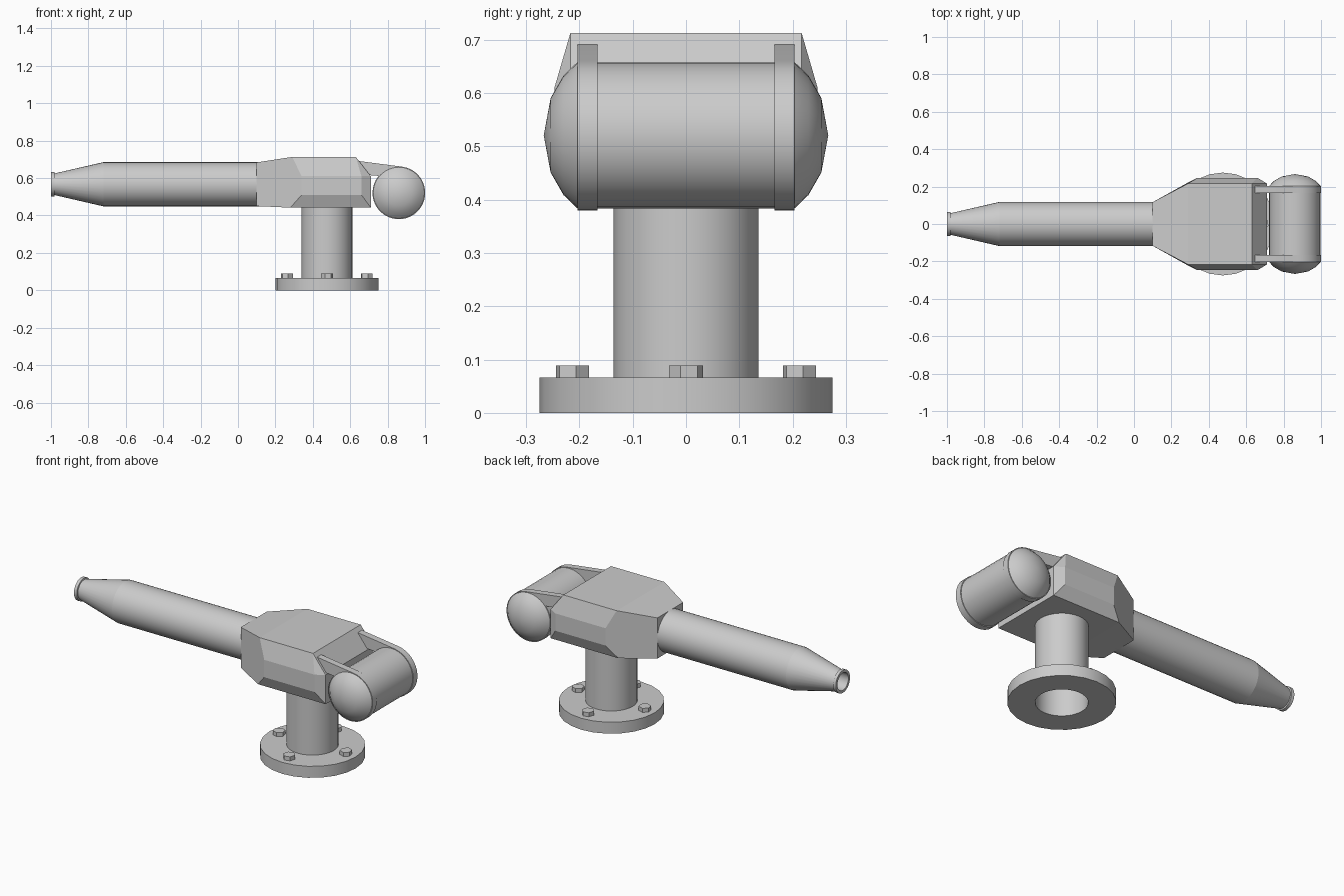
import bpy, bmesh
from math import cos, sin, pi, radians
from mathutils import Matrix, Vector

if "Cube" in bpy.data.objects:
    bpy.data.objects.remove(bpy.data.objects["Cube"])


def finish(name, bm, smooth=None):
    bmesh.ops.recalc_face_normals(bm, faces=bm.faces)
    me = bpy.data.meshes.new(name)
    bm.to_mesh(me)
    bm.free()
    ob = bpy.data.objects.new(name, me)
    bpy.context.collection.objects.link(ob)
    if smooth:
        bpy.ops.object.select_all(action='DESELECT')
        ob.select_set(True)
        bpy.context.view_layer.objects.active = ob
        bpy.ops.object.shade_smooth_by_angle(angle=radians(smooth))
    return ob


def lathe(name, profile, origin, axis, seg, smooth=30, closed=False):
    """Revolve (radius, height) points around an axis through origin."""
    bm = bmesh.new()
    rot = Vector((0, 0, 1)).rotation_difference(Vector(axis)).to_matrix().to_4x4()
    mat = Matrix.Translation(origin) @ rot
    rings = []
    for r, h in profile:
        n = 1 if r == 0 else seg
        rings.append([bm.verts.new(mat @ Vector((r * cos(2 * pi * i / seg),
                      r * sin(2 * pi * i / seg), h))) for i in range(n)])
    pairs = list(zip(rings, rings[1:]))
    if closed:
        pairs.append((rings[-1], rings[0]))
    for a, b in pairs:
        for i in range(seg):
            j = (i + 1) % seg
            if len(a) == 1:
                bm.faces.new((a[0], b[i], b[j]))
            elif len(b) == 1:
                bm.faces.new((a[i], a[j], b[0]))
            else:
                bm.faces.new((a[i], a[j], b[j], b[i]))
    return finish(name, bm, smooth)


PX = 0.475  # pedestal centre

# Round base flange and hollow column
lathe("base_flange", [(0.136, 0), (0.275, 0), (0.275, 0.066), (0.136, 0.066)],
      (PX, 0, 0), (0, 0, 1), 24, closed=True)
lathe("column", [(0.134, 0.0), (0.136, 0.0), (0.136, 0.45), (0.134, 0.45)],
      (PX, 0, 0), (0, 0, 1), 32, closed=True)

# Hex bolts on the flange
for i in range(4):
    a = i * pi / 2
    bm = bmesh.new()
    bmesh.ops.create_cone(bm, cap_ends=True, segments=6, radius1=0.033, radius2=0.033,
                          depth=0.05, matrix=Matrix.Translation(
                              (PX + 0.213 * cos(a), 0.213 * sin(a), 0.064))
                          @ Matrix.Rotation(a + 0.2, 4, 'Z'))
    finish(f"flange_bolt_{i + 1}", bm)

# Faceted housing: hull of the main block and raised side panels
half = [(0.10, 0.117, 0.45), (0.10, 0.117, 0.684),
        (0.28, 0.217, 0.442), (0.29, 0.217, 0.713),
        (0.63, 0.217, 0.713), (0.71, 0.217, 0.61), (0.71, 0.217, 0.442),
        (0.34, 0.247, 0.61), (0.66, 0.247, 0.61),
        (0.34, 0.247, 0.51), (0.66, 0.247, 0.51)]
bm = bmesh.new()
for x, y, z in half:
    for s in (-1, 1):
        bm.verts.new((x, s * y, z))
bmesh.ops.convex_hull(bm, input=bm.verts)
bmesh.ops.dissolve_limit(bm, angle_limit=radians(2), verts=bm.verts, edges=bm.edges)
finish("housing", bm)

# Barrel with tapered nose, rim and blind bore (heights run toward -x)
lathe("barrel", [(0, -0.13), (0.118, -0.13), (0.118, 0.72), (0.058, 0.98),
                 (0.065, 0.982), (0.065, 1.0), (0.05, 1.0), (0.05, 0.88), (0, 0.88)],
      (0, 0, 0.567), (-1, 0, 0), 32, smooth=12)

# Cross-mounted motor drum with domed ends
MX, MZ, MR = 0.86, 0.521, 0.137
dome = [(0, 0.267), (0.07, 0.254), (0.112, 0.230), (MR, 0.204)]
lathe("motor_drum", [(r, -h) for r, h in dome] + dome[::-1],
      (MX, 0, MZ), (0, 1, 0), 32, smooth=25)

# Strap brackets that wrap the drum and reach back to the housing
angles = [82 - 292 * i / 30 for i in range(31)]
outline = [(MX + 0.141 * cos(radians(a)), MZ + 0.141 * sin(radians(a))) for a in angles]
outline += [(MX + 0.141 * cos(radians(t)), MZ + 0.141 * sin(radians(t))) for t in (140,)]
outline += [(0.655, 0.62), (0.64, 0.692)]
for name, y0 in (("strap_left", -0.204), ("strap_right", 0.166)):
    bm = bmesh.new()
    f = bm.faces.new([bm.verts.new((x, y0, z)) for x, z in outline])
    ext = bmesh.ops.extrude_face_region(bm, geom=[f], use_keep_orig=True)
    bmesh.ops.translate(bm, vec=(0, 0.038, 0),
                        verts=[v for v in ext["geom"] if isinstance(v, bmesh.types.BMVert)])
    finish(name, bm, 25)
